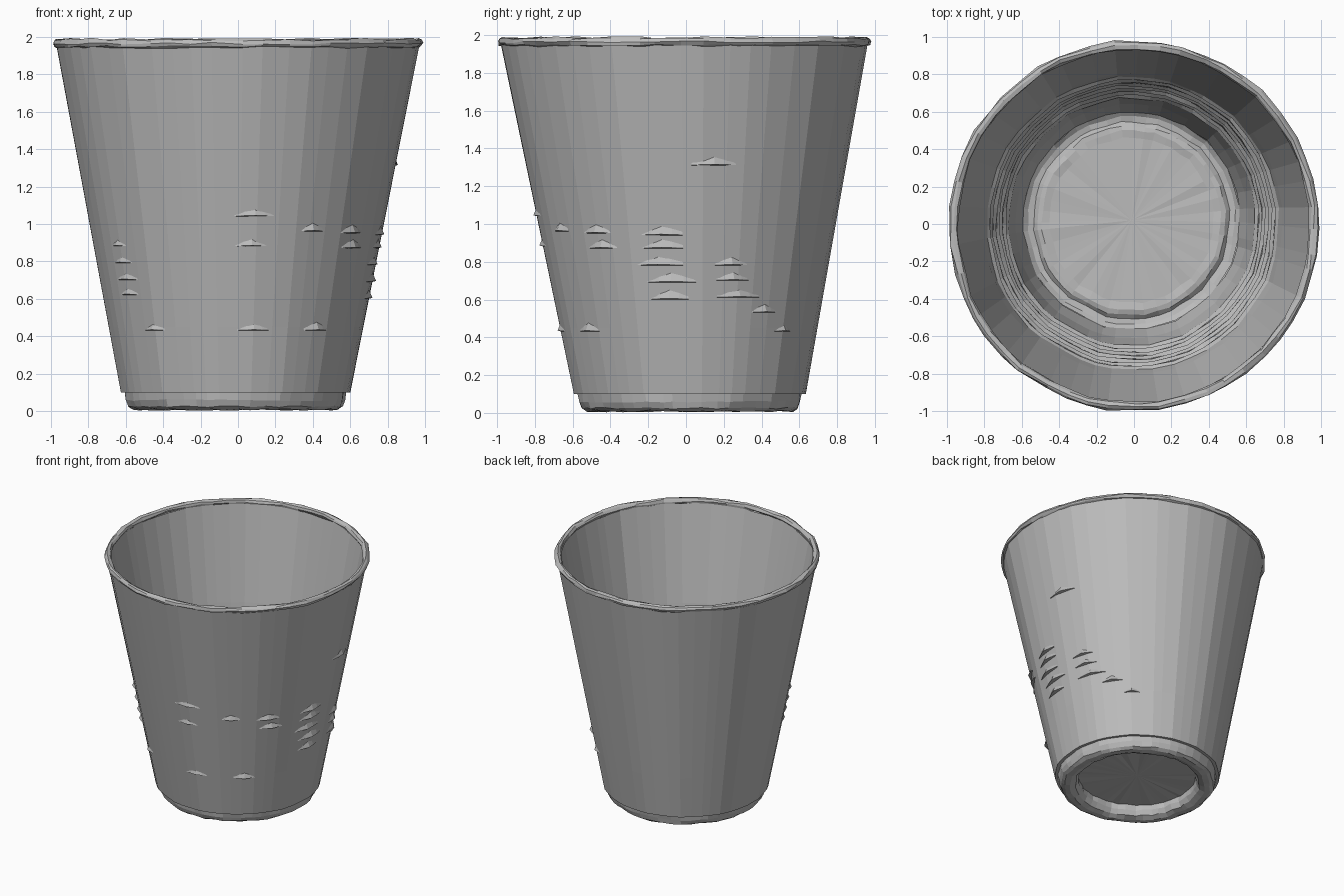
import bpy, bmesh, math, random

random.seed(4)
SEG = 48

cube = bpy.data.objects.get("Cube")
if cube:
    bpy.data.objects.remove(cube, do_unlink=True)

grey = bpy.data.materials.new("paper grey")
grey.use_nodes = True
GREY = (0.5, 0.5, 0.5, 1)
grey.diffuse_color = GREY
grey.node_tree.nodes["Principled BSDF"].inputs["Base Color"].default_value = GREY

angles = [math.tau * (i + random.uniform(-0.25, 0.25)) / SEG for i in range(SEG)]
wobble = [random.uniform(-0.005, 0.005) for _ in angles]


def wall_radius(z):
    return 0.615 + (z - 0.1) * 0.357 / 1.85


def axis(z):
    """The cup leans a little, so its centre drifts with height."""
    return -0.014 + 0.007 * z, 0.022 - 0.016 * z


def finish(name, bm):
    bmesh.ops.recalc_face_normals(bm, faces=bm.faces)
    mesh = bpy.data.meshes.new(name)
    bm.to_mesh(mesh)
    bm.free()
    mesh.materials.append(grey)
    obj = bpy.data.objects.new(name, mesh)
    bpy.context.collection.objects.link(obj)
    return obj


def lathe(name, profile, rough=0.0, cap=False, loop=False):
    """Spin (radius, height) points around the leaning axis, slightly uneven."""
    bm = bmesh.new()
    rings = []
    for r, z in profile:
        cx, cy = axis(z)
        ring = []
        for a, w in zip(angles, wobble):
            rr = r + w + random.uniform(-rough, rough)
            zz = z + random.uniform(-rough, rough)
            ring.append(bm.verts.new((cx + rr * math.cos(a), cy + rr * math.sin(a), zz)))
        rings.append(ring)
    pairs = list(zip(rings, rings[1:]))
    if loop:
        pairs.append((rings[-1], rings[0]))
    for low, high in pairs:
        for i in range(SEG):
            j = (i + 1) % SEG
            bm.faces.new((low[i], low[j], high[j], high[i]))
    if cap:
        z = profile[-1][1]
        tip = bm.verts.new((*axis(z), z))
        for i in range(SEG):
            bm.faces.new((rings[-1][i], rings[-1][(i + 1) % SEG], tip))
    return finish(name, bm)


# Outer tapered wall with a small lip over the foot
lathe("outer_wall", [(0.585, 0.1), (0.615, 0.1), (wall_radius(0.45), 0.45),
                     (wall_radius(1.95), 1.95)])

# Inner wall, creased by shallow folds halfway up
folds = [(0.945, 1.95), (wall_radius(1.2) - 0.025, 1.2)]
for k in range(7):
    z = 1.08 - 0.09 * k
    folds += [(wall_radius(z) - 0.022, z), (wall_radius(z) - 0.04, z - 0.02)]
folds += [(wall_radius(0.3) - 0.03, 0.3), (0.58, 0.14)]
lathe("inner_wall", folds, rough=0.004)

# Floor with a rounded ring at its edge
lathe("floor", [(0.58, 0.14), (0.555, 0.12), (0.525, 0.115), (0.505, 0.135),
                (0.48, 0.14), (0.44, 0.135)], rough=0.004, cap=True)

# Rolled foot and the recessed underside
lathe("foot", [(0.595, 0.11), (0.585, 0.06), (0.572, 0.025), (0.545, 0.01),
               (0.505, 0.008), (0.465, 0.025), (0.445, 0.06), (0.44, 0.1)],
      rough=0.005, cap=True)

# Rolled rim, uneven like folded paper
bead = [(0.965 + 0.024 * math.cos(t), 1.964 + 0.024 * math.sin(t))
        for t in (math.tau * k / 8 for k in range(8))]
lathe("rim", bead, rough=0.006, loop=True)


def crease(name, degrees, z, width, height=0.05, depth=0.022):
    """A shallow pointed fold standing off the outer wall."""
    bm = bmesh.new()
    rows = []
    for dz, out in ((0, -0.006), (0.006, 1), (height, -0.006)):
        row = []
        for t in (-1, -0.5, 0, 0.5, 1):
            a = math.radians(degrees) + t * width / 2 / wall_radius(z)
            zz = z + dz * (1 - 0.6 * abs(t))
            push = depth * (1 - abs(t)) if out == 1 else out
            r = wall_radius(zz) + push
            cx, cy = axis(zz)
            row.append(bm.verts.new((cx + r * math.cos(a), cy + r * math.sin(a), zz)))
        rows.append(row)
    for low, high in zip(rows, rows[1:]):
        for i in range(4):
            bm.faces.new((low[i], low[i + 1], high[i + 1], high[i]))
    finish(name, bm)


# Creases: direction in degrees, height, width
creases = [(-83, 1.04, 0.22), (-84, 0.88, 0.17), (-59, 0.96, 0.14),
           (-38, 0.95, 0.18), (-36, 0.87, 0.18), (-10, 0.94, 0.22),
           (-10, 0.87, 0.22), (-12, 0.78, 0.26), (-7, 0.69, 0.26),
           (-8, 0.6, 0.2), (18, 0.78, 0.18), (19, 0.7, 0.18),
           (22, 0.61, 0.24), (35, 0.53, 0.16), (10, 1.31, 0.24),
           (-145, 0.88, 0.14), (-144, 0.79, 0.17), (-143, 0.7, 0.22),
           (-143, 0.62, 0.18), (-82, 0.43, 0.18), (-51, 0.43, 0.16),
           (-130, 0.43, 0.14), (47, 0.43, 0.12)]
for n, (deg, z, width) in enumerate(creases):
    crease(f"wall_crease_{n + 1}", deg, z, width)
